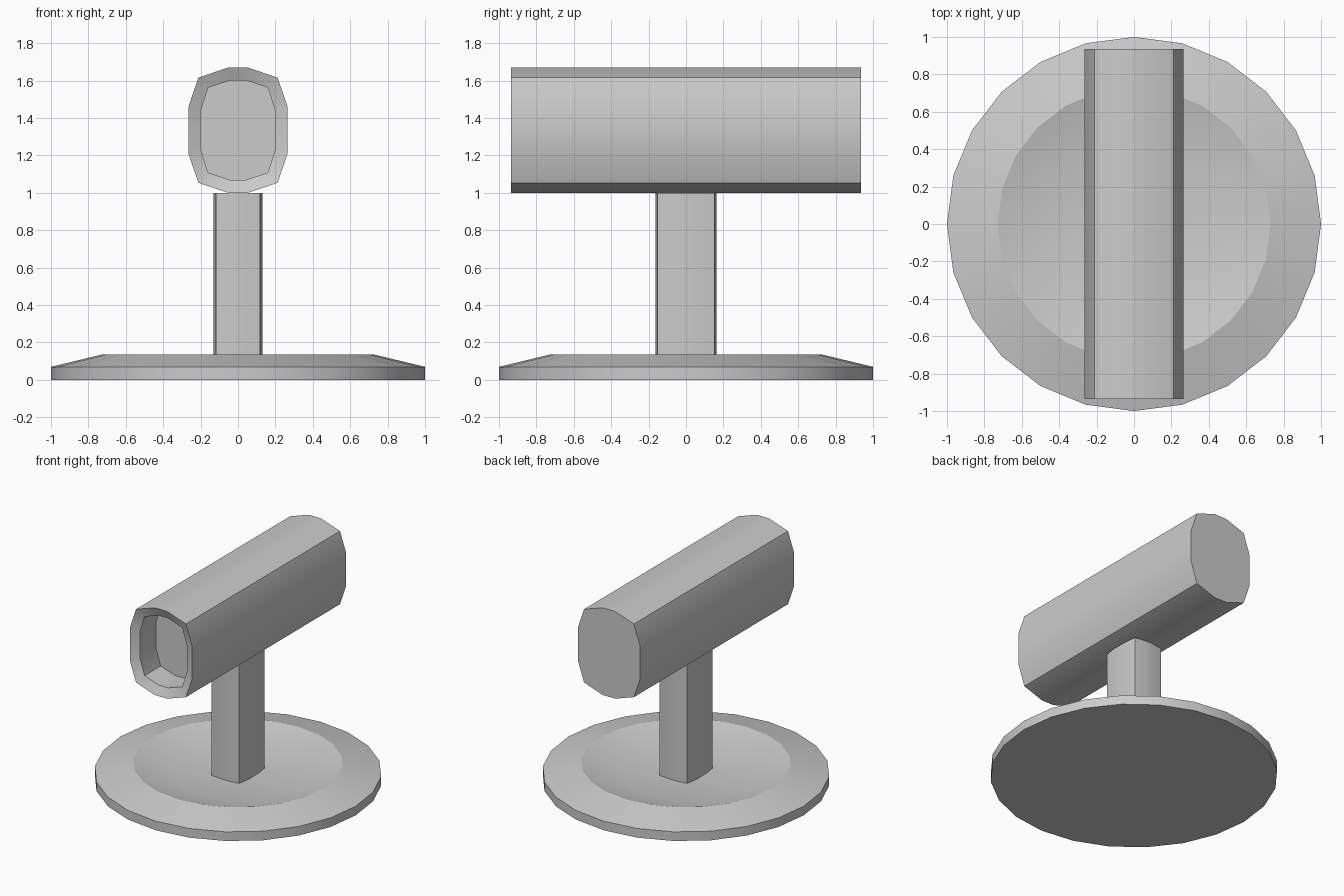
import bpy, bmesh, math
from mathutils import Vector

if "Cube" in bpy.data.objects:
    bpy.data.objects.remove(bpy.data.objects["Cube"])


def finish(name, bm, angle):
    bmesh.ops.recalc_face_normals(bm, faces=bm.faces)
    mesh = bpy.data.meshes.new(name)
    bm.to_mesh(mesh)
    bm.free()
    obj = bpy.data.objects.new(name, mesh)
    bpy.context.collection.objects.link(obj)
    bpy.ops.object.select_all(action='DESELECT')
    obj.select_set(True)
    bpy.context.view_layer.objects.active = obj
    bpy.ops.object.shade_smooth_by_angle(angle=math.radians(angle))
    return obj


def loft(name, rings, angle):
    """Bridge successive closed rings of points and cap both ends."""
    bm = bmesh.new()
    loops = [[bm.verts.new(p) for p in ring] for ring in rings]
    for a, b in zip(loops, loops[1:]):
        n = len(a)
        for i in range(n):
            j = (i + 1) % n
            bm.faces.new((a[i], a[j], b[j], b[i]))
    bm.faces.new(loops[0])
    bm.faces.new(loops[-1])
    return finish(name, bm, angle)


def bulged_rect(quarter):
    """Mirror three corner points into a 12-sided bulged rectangle."""
    q, r = quarter, quarter[::-1]
    return (q + [(-x, y) for x, y in r] + [(-x, -y) for x, y in q]
            + [(x, -y) for x, y in r])


def circle(radius, z, sides=24):
    return [Vector((radius * math.cos(2 * math.pi * i / sides),
                    radius * math.sin(2 * math.pi * i / sides), z))
            for i in range(sides)]


# Round base with a raised ridge and dished centre
loft("base", [circle(r, z) for r, z in
              [(1, 0), (1, 0.07), (0.73, 0.135), (0.465, 0.067)]], 25)

# Upright post
section = bulged_rect([(0.13, 0.06), (0.117, 0.152), (0.03, 0.163)])
loft("post", [[(x, y, z) for x, y in section] for z in (0.067, 1.0)], 30)

# Horizontal barrel: solid back, bevelled rim and recess at the front
outer = bulged_rect([(0.265, 0.125), (0.212, 0.281), (0.053, 0.335)])
inner = bulged_rect([(0.2, 0.1), (0.16, 0.227), (0.04, 0.267)])
loft("barrel", [[(x, y, 1.335 + z) for x, z in section] for section, y in
                [(outer, 0.935), (outer, -0.935), (inner, -0.905), (inner, -0.71)]], 25)
